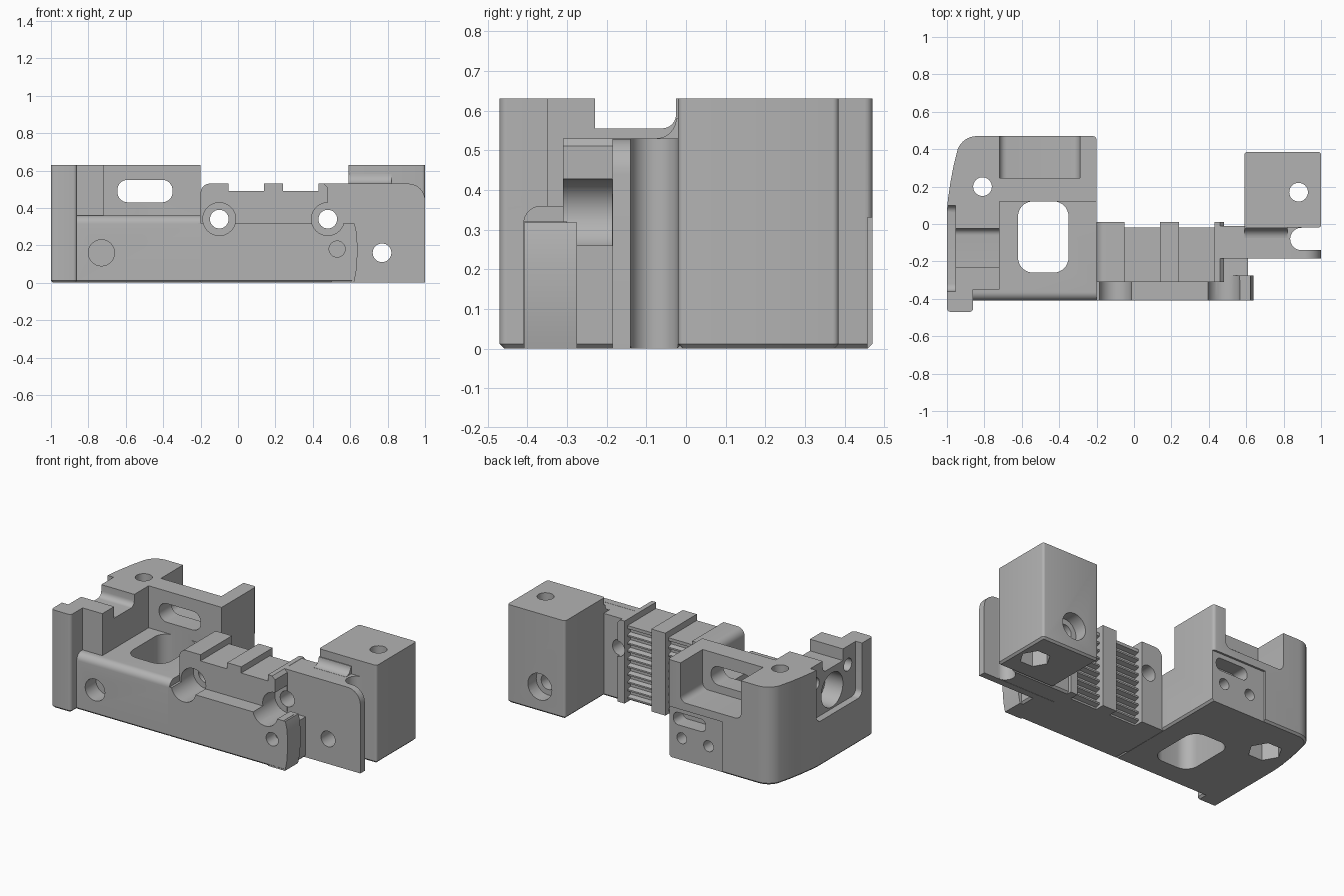
import bpy, bmesh, math

if "Cube" in bpy.data.objects:
    bpy.data.objects.remove(bpy.data.objects["Cube"])

grey = bpy.data.materials.new("plain grey")
grey.diffuse_color = (0.45, 0.45, 0.45, 1)
grey.use_nodes = True
grey.node_tree.nodes["Principled BSDF"].inputs["Base Color"].default_value = grey.diffuse_color


def arc(cx, cy, r, a0, a1, n=8, ry=None):
    """Points on an arc, angles in degrees."""
    ry = r if ry is None else ry
    return [(cx + r * math.cos(math.radians(a0 + (a1 - a0) * i / n)),
             cy + ry * math.sin(math.radians(a0 + (a1 - a0) * i / n))) for i in range(n + 1)]


def rrect(x0, x1, y0, y1, r, n=8):
    return (arc(x1 - r, y1 - r, r, 0, 90, n) + arc(x0 + r, y1 - r, r, 90, 180, n)
            + arc(x0 + r, y0 + r, r, 180, 270, n) + arc(x1 - r, y0 + r, r, 270, 360, n))


def prism(name, pts, axis, lo, hi, chamfer=0):
    """Extrude a 2D profile along an axis: x takes (y,z), y takes (x,z), z takes (x,y)."""
    place = {'x': lambda a, b, h: (h, a, b), 'y': lambda a, b, h: (a, h, b),
             'z': lambda a, b, h: (a, b, h)}[axis]
    bm = bmesh.new()
    rings = [[bm.verts.new(place(a, b, h)) for a, b in pts] for h in (lo, hi)]
    n = len(pts)
    bm.faces.new(rings[0])
    bm.faces.new(rings[1])
    for i in range(n):
        j = (i + 1) % n
        bm.faces.new((rings[0][i], rings[0][j], rings[1][j], rings[1][i]))
    bmesh.ops.recalc_face_normals(bm, faces=bm.faces[:])
    if chamfer:
        low = [e for e in bm.edges if all(v.co.z < lo + 1e-5 for v in e.verts)]
        bmesh.ops.bevel(bm, geom=low, offset=chamfer, segments=1, affect='EDGES')
    me = bpy.data.meshes.new(name)
    bm.to_mesh(me)
    bm.free()
    me.materials.append(grey)
    ob = bpy.data.objects.new(name, me)
    bpy.context.collection.objects.link(ob)
    return ob


def box(name, x0, x1, y0, y1, z0, z1, chamfer=0):
    return prism(name, [(x0, y0), (x1, y0), (x1, y1), (x0, y1)], 'z', z0, z1, chamfer)


def rod(axis, a, b, r, lo, hi, n=32):
    return prism("cutter", arc(a, b, r, 0, 360, n)[:-1], axis, lo, hi)


def cut(cutter, *targets):
    cutter.hide_render = True
    for t in targets:
        m = t.modifiers.new("cut", 'BOOLEAN')
        m.operation, m.solver, m.object = 'DIFFERENCE', 'EXACT', cutter
        bpy.context.view_layer.objects.active = t
        bpy.ops.object.modifier_apply(modifier=m.name)
    bpy.data.objects.remove(cutter)


def cut_box(target, *dims):
    cut(box("cutter", *dims), target)


# Left housing with a swept rear corner
outline = ([(-0.86, -0.45), (-0.86, -0.41), (-0.2, -0.41)]
           + arc(-0.22, 0.45, 0.02, 0, 90, 4) + arc(-0.84, 0.36, 0.11, 90, 160, 8)
           + [(-0.965, 0.31), (-0.982, 0.22), (-0.995, 0.13), (-1, 0.07)]
           + arc(-0.98, -0.45, 0.02, 180, 270, 4) + arc(-0.88, -0.45, 0.02, 270, 350, 4))
housing = prism("left_housing", outline, 'z', 0, 0.63, 0.012)
cut_box(housing, -0.72, 0, -0.6, 0.12, 0.36, 0.8)            # inner bay
cut_box(housing, -0.86, -0.7, -0.6, -0.35, 0.36, 0.8)        # step beside the corner post
lip = [(-0.5, 0.31)] + arc(-0.365, 0.315, 0.045, 180, 90, 8) + [(-0.365, 0.4), (-0.5, 0.4)]
cut(prism("cutter", lip, 'x', -0.86, -0.1), housing)         # rounded front lip
cut(prism("cutter", rrect(-0.62, -0.35, -0.26, 0.121, 0.08), 'z', -0.1, 0.4), housing)
bay = [(-0.72, 0.8)] + arc(-0.68, 0.42, 0.04, 180, 270, 6) + arc(-0.33, 0.42, 0.04, 270, 360, 6) + [(-0.29, 0.8)]
cut(prism("cutter", bay, 'y', 0.245, 0.6), housing)          # rear bay
cut(prism("cutter", rrect(-0.645, -0.35, 0.43, 0.55, 0.055), 'y', 0.05, 0.3), housing)
side = [(-0.36, 0.8)] + arc(-0.32, 0.33, 0.04, 180, 270, 6) + arc(0.06, 0.33, 0.04, 270, 360, 6) + [(0.1, 0.8)]
cut(prism("cutter", side, 'x', -1.2, -0.955), housing)       # outer side recess
notch = [(-0.23, 0.8), (-0.23, 0.555)] + arc(-0.06, 0.59, 0.035, 270, 360, 6) + [(-0.025, 0.8)]
cut(prism("cutter", notch, 'x', -1.2, -0.6), housing)        # notch in the side wall
cut(rod('x', -0.12, 0.41, 0.11, -1.2, -0.83), housing)       # side bore
for y in (-0.28, 0.05):
    cut(rod('x', y, 0.51, 0.04, -1.2, -0.8), housing)
cut_box(housing, -0.585, 0, 0.457, 0.6, -0.1, 0.33)          # rear panel
cut(prism("cutter", rrect(-0.46, -0.23, 0.22, 0.3, 0.035), 'y', 0.36, 0.6), housing)
for x in (-0.29, -0.48):
    cut(rod('y', x, 0.14, 0.035, 0.3, 0.6), housing)
cut(rod('z', -0.81, 0.2, 0.05, -0.1, 0.8), housing)          # bolt hole and nut seat
cut(rod('z', -0.81, 0.2, 0.1, -0.1, 0.12, 6), housing)
cut(rod('y', -0.73, 0.16, 0.07, -0.6, -0.3), housing)

# Front bar with its end tab
bar = box("front_bar", -0.21, 0.61, -0.41, -0.25, 0, 0.32, 0.012)
cut_box(bar, 0.3, 0.8, -0.3, -0.2, 0.26, 0.5)
tab_profile = [(0.5, 0.0), (0.62, 0.0), (0.632, 0.06), (0.638, 0.14), (0.638, 0.21),
               (0.632, 0.28), (0.622, 0.318), (0.5, 0.318)]
tab = prism("end_tab", tab_profile, 'y', -0.408, -0.275)
lower = box("lower_block", 0.4, 0.61, -0.3, -0.16, 0, 0.26, 0.012)

# Ridged centre rail
rail_profile = [(-0.21, 0), (0.48, 0), (0.48, 0.51), (0.46, 0.53), (0.43, 0.53), (0.43, 0.49),
                (0.24, 0.49), (0.24, 0.53), (0.14, 0.53), (0.14, 0.49), (-0.05, 0.49),
                (-0.05, 0.53)] + arc(-0.15, 0.48, 0.05, 90, 180, 8) + [(-0.2, 0.36), (-0.21, 0.36)]
rail = prism("centre_rail", rail_profile, 'y', -0.31, 0.01)
teeth = [(0.05, -0.1)]
for i in range(10):
    z = i * 0.05
    teeth += [(-0.05, z - 0.012), (-0.05, z + 0.012), (-0.02, z + 0.02), (-0.02, z + 0.03)]
teeth += [(-0.02, 0.6), (0.05, 0.6)]
for x0 in (-0.05, 0.24):
    cut(prism("cutter", teeth, 'x', x0, x0 + 0.19), rail)

# Right plate, web and fillet
plate = prism("right_plate", [(0.45, 0), (1, 0)] + arc(0.91, 0.44, 0.09, 0, 90) + [(0.45, 0.53)],
              'y', -0.185, -0.14)
web = box("right_web", 0.45, 0.895, -0.15, -0.01, 0, 0.529, 0.012)
cut(rod('z', 0.895, -0.08, 0.06, -0.1, 0.8), web)
prism("web_fillet", [(-0.01, 0.52), (-0.075, 0.52)] + arc(-0.075, 0.58, 0.05, 270, 360) + [(-0.01, 0.58)],
      'x', 0.592, 0.82)

# Right block with bolt holes
block = prism("right_block", rrect(0.59, 1, -0.02, 0.385, 0.015, 4), 'z', 0, 0.63, 0.012)
cut(rod('z', 0.88, 0.17, 0.05, -0.1, 0.8), block)
cut(rod('z', 0.88, 0.17, 0.09, -0.1, 0.1, 6), block)
cut(rod('y', 0.77, 0.16, 0.05, -0.6, 0.6), block, plate, web)
cut(rod('y', 0.77, 0.16, 0.085, 0.3, 0.6), block)

# Counterbored holes across the rail and bar
for x in (-0.1, 0.48):
    cut(rod('y', x, 0.34, 0.088, -0.6, -0.186), bar, rail, lower, tab)
    cut(rod('y', x, 0.34, 0.05, -0.6, 0.1), rail, plate, web)
cut(rod('y', 0.53, 0.18, 0.043, -0.6, -0.32), bar, tab)

# Smooth curved walls, keep edges crisp
bpy.ops.object.select_all(action='SELECT')
bpy.context.view_layer.objects.active = housing
bpy.ops.object.shade_smooth_by_angle(angle=math.radians(30))
